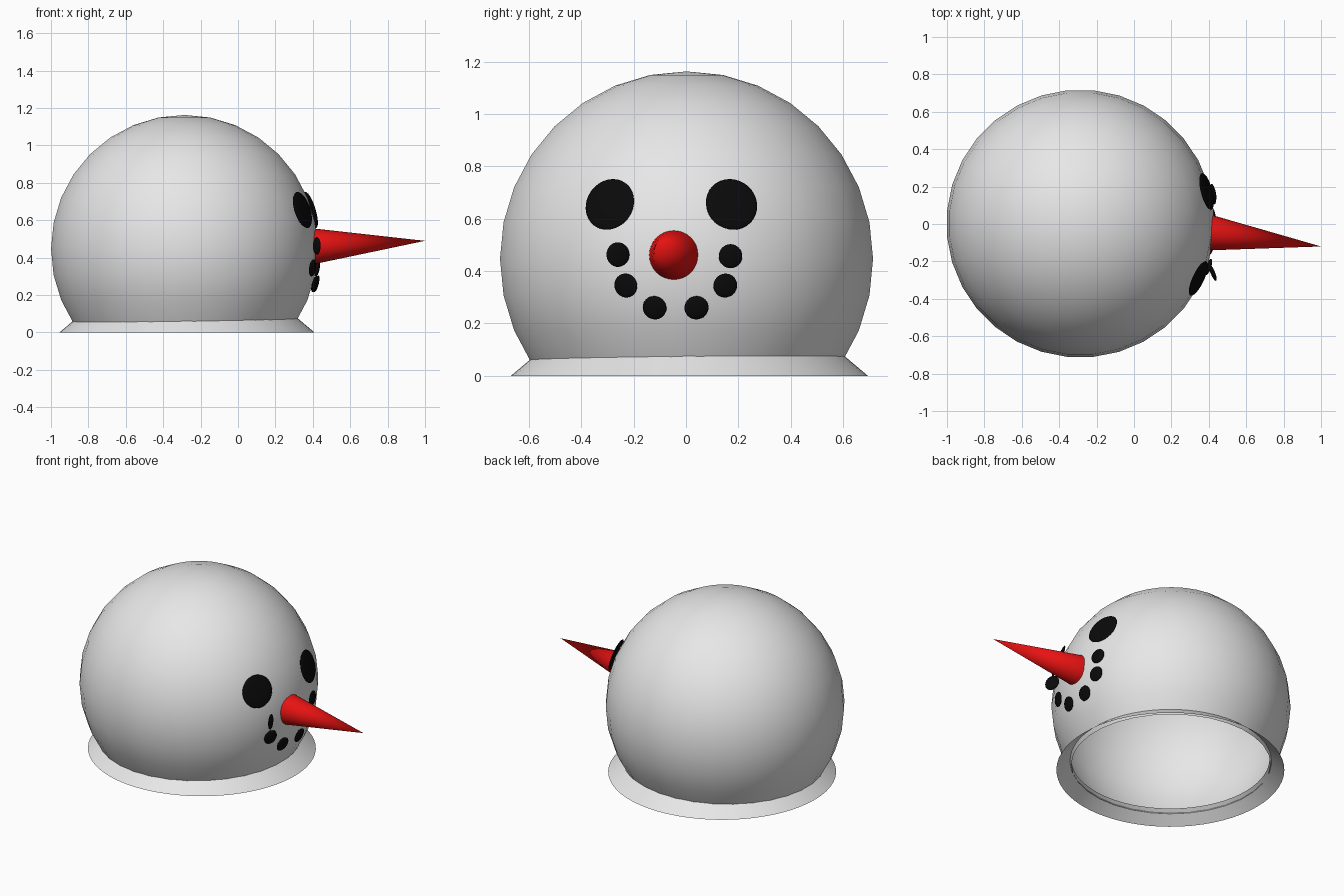
import bpy, bmesh, math
from mathutils import Vector, Matrix

if "Cube" in bpy.data.objects:
    bpy.data.objects.remove(bpy.data.objects["Cube"])

R = 0.716
C = Vector((-0.287, 0.002, 0.447))


def material(name, rgb):
    m = bpy.data.materials.new(name)
    m.diffuse_color = (*rgb, 1)
    m.use_nodes = True
    m.node_tree.nodes["Principled BSDF"].inputs["Base Color"].default_value = m.diffuse_color
    return m


white = material("snow_white", (0.8, 0.8, 0.8))
red = material("nose_red", (0.8, 0.006, 0.006))
black = material("coal_black", (0.003, 0.003, 0.003))


def finish(name, bm, mat, smooth=True):
    me = bpy.data.meshes.new(name)
    bm.to_mesh(bm and me)
    bm.free()
    for p in me.polygons:
        p.use_smooth = smooth
    me.materials.append(mat)
    ob = bpy.data.objects.new(name, me)
    bpy.context.collection.objects.link(ob)
    return ob


# Hollow snowball head, open below the ring at z = 0.05
bm = bmesh.new()
bmesh.ops.create_uvsphere(bm, u_segments=32, v_segments=16, radius=R,
                          matrix=Matrix.Rotation(math.pi / 32, 4, 'Z'))
low = [v for v in bm.verts if v.co.z < -0.42]
bmesh.ops.delete(bm, geom=low, context='VERTS')
bmesh.ops.translate(bm, verts=bm.verts, vec=C)
finish("head", bm, white)

# Flared collar, open cone slightly off the head's centre
bm = bmesh.new()
bmesh.ops.create_cone(bm, cap_ends=False, segments=64, radius1=0.682,
                      radius2=0.593, depth=0.075,
                      matrix=Matrix.Translation((-0.273, 0.013, 0.0375)))
finish("collar", bm, white)

# Carrot nose, leaning a little towards the front
base, tip = Vector((0.40, -0.046, 0.461)), Vector((1.0, -0.12, 0.49))
axis = tip - base
bm = bmesh.new()
bmesh.ops.create_cone(bm, cap_ends=True, segments=32, radius1=0.096, radius2=0,
                      depth=axis.length,
                      matrix=Matrix.Translation((base + tip) / 2)
                      @ axis.to_track_quat('Z', 'Y').to_matrix().to_4x4())
nose = finish("nose", bm, red)
for p in nose.data.polygons:
    p.use_smooth = len(p.vertices) < 5


# Coal buttons: flattened balls lying on the head
def coal(name, y, z, r, lift=0.012, normal=None):
    dy, dz = y - C.y, z - C.z
    pos = Vector((C.x + math.sqrt(R * R - dy * dy - dz * dz) + lift, y, z))
    n = Vector(normal) if normal else pos - C
    bm = bmesh.new()
    bmesh.ops.create_uvsphere(bm, u_segments=32, v_segments=12, radius=r,
                              matrix=Matrix.Translation(pos)
                              @ n.to_track_quat('Z', 'Y').to_matrix().to_4x4()
                              @ Matrix.Diagonal((1, 1, 0.012 / r, 1)))
    finish(name, bm, black)


for side, y in (("front", -0.291), ("back", 0.174)):
    coal("eye_" + side, y, 0.655, 0.101)

mouth = [(-0.23, 0.345), (-0.12, 0.26), (0.04, 0.26), (0.15, 0.345), (0.17, 0.457)]
for i, (y, z) in enumerate(mouth):
    coal(f"mouth_coal_{i + 2}", y, z, 0.046, 0.016)
# The first mouth coal stands off the surface, turned towards the nose
coal("mouth_coal_1", -0.26, 0.463, 0.047, 0.042, (1, 0.4, 0))
